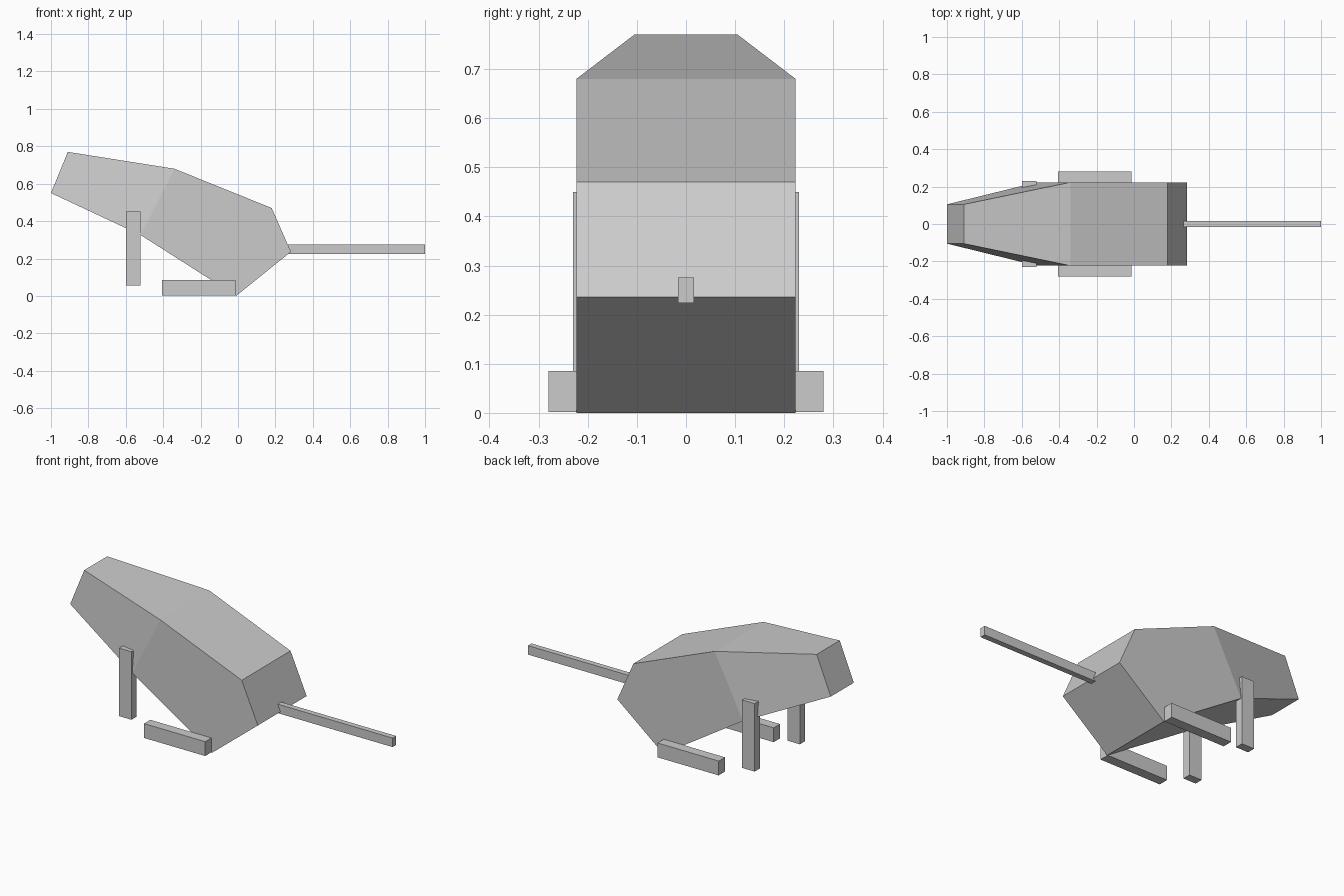
import bpy, bmesh

if "Cube" in bpy.data.objects:
    bpy.data.objects.remove(bpy.data.objects["Cube"])

# Side profile: (x, z, half width), clockwise from the lower snout tip
PROFILE = [(-1.0, 0.55, 0.105), (-0.91, 0.77, 0.105), (-0.34, 0.68, 0.223),
           (0.18, 0.47, 0.223), (0.283, 0.236, 0.223), (-0.01, 0.0, 0.223),
           (-0.52, 0.325, 0.223)]


def finish(name, bm):
    bmesh.ops.recalc_face_normals(bm, faces=bm.faces)
    mesh = bpy.data.meshes.new(name)
    bm.to_mesh(mesh)
    bm.free()
    obj = bpy.data.objects.new(name, mesh)
    bpy.context.collection.objects.link(obj)
    return obj


def box(name, x, y, z):
    """Box from (min, max) ranges on each axis."""
    bm = bmesh.new()
    bmesh.ops.create_cube(bm, size=1)
    for v in bm.verts:
        v.co = [r[0] if c < 0 else r[1] for c, r in zip(v.co, (x, y, z))]
    return finish(name, bm)


# Body with tapered head, side walls folded at the neck
bm = bmesh.new()
sides = [[bm.verts.new((x, s * w, z)) for x, z, w in PROFILE] for s in (-1, 1)]
n = len(PROFILE)
for i in range(n):
    j = (i + 1) % n
    bm.faces.new((sides[0][i], sides[0][j], sides[1][j], sides[1][i]))
for side in sides:
    bm.faces.new([side[i] for i in (0, 1, 2, 6)])
    bm.faces.new([side[i] for i in (2, 3, 4, 5, 6)])
finish("body", bm)

# Tail
box("tail", (0.265, 1.0), (-0.016, 0.016), (0.224, 0.276))

# Front legs and long hind feet on both sides
for label, s in (("right", -1), ("left", 1)):
    box(f"front_leg_{label}", (-0.6, -0.52), sorted((s * 0.183, s * 0.23)), (0.057, 0.45))
    box(f"hind_foot_{label}", (-0.405, -0.014), sorted((s * 0.223, s * 0.28)), (0.002, 0.085))
